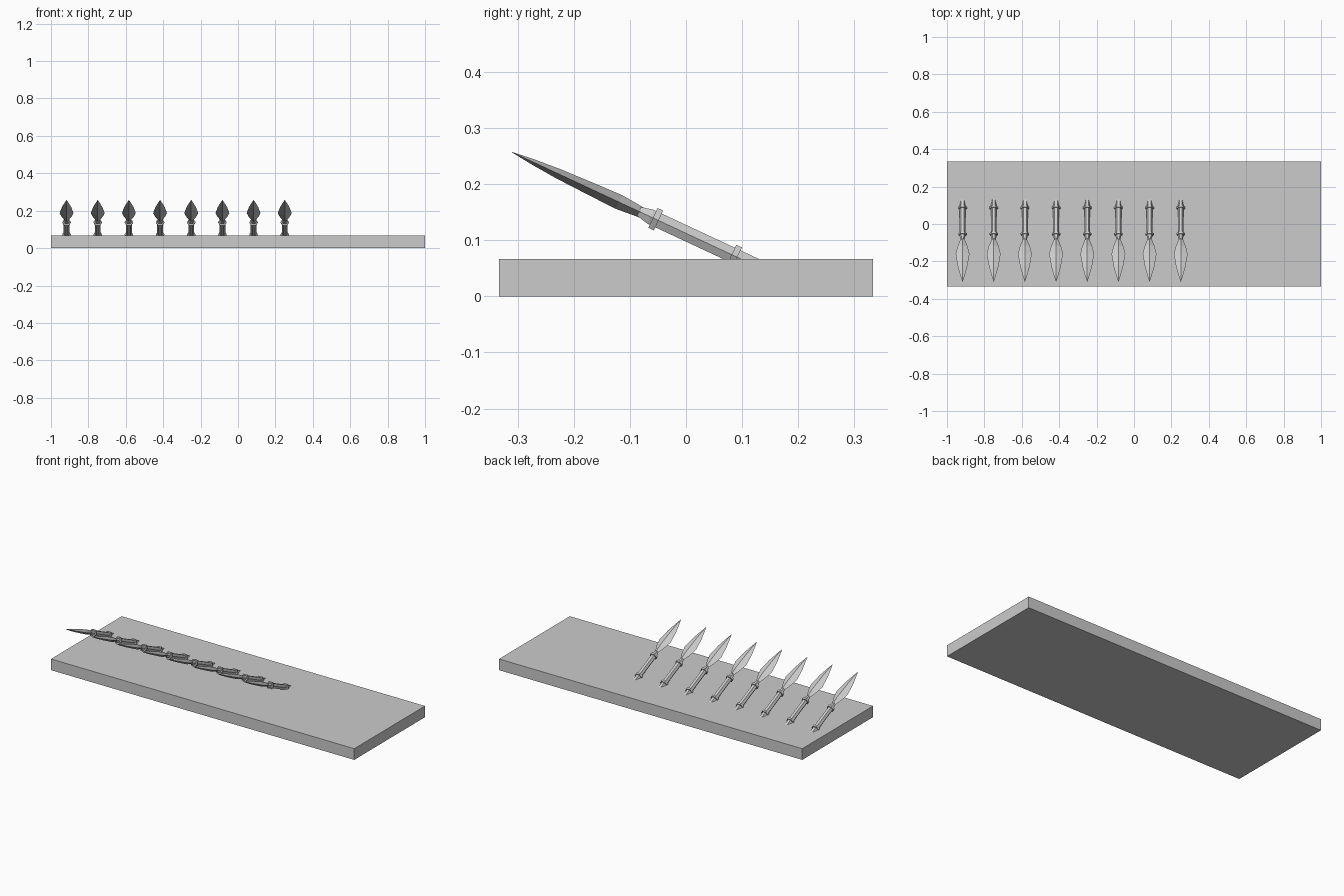
import bpy
import math
from mathutils import Matrix

cube = bpy.data.objects.get("Cube")
if cube:
    bpy.data.objects.remove(cube, do_unlink=True)

grey = bpy.data.materials.new("plain_grey")
grey.use_nodes = True
COLOUR = (0.6, 0.6, 0.6, 1)
grey.diffuse_color = COLOUR
grey.node_tree.nodes["Principled BSDF"].inputs["Base Color"].default_value = COLOUR

SPACING = 1 / 6
TILT = math.radians(-25)
TIP_Y, TIP_Z = -0.31, 0.257


def loft(name, sections, sides):
    """Closed solid along +y; each section is (distance, half width, half depth)."""
    verts, faces = [], []
    for dist, width, depth in sections:
        for i in range(sides):
            a = math.tau * i / sides
            verts.append((width * math.cos(a), dist, depth * math.sin(a)))
    for k in range(len(sections) - 1):
        for i in range(sides):
            j = (i + 1) % sides
            a, b = k * sides, (k + 1) * sides
            faces.append((a + i, b + i, b + j, a + j))
    last = (len(sections) - 1) * sides
    faces.append(tuple(range(sides)))
    faces.append(tuple(last + i for i in reversed(range(sides))))
    mesh = bpy.data.meshes.new(name)
    mesh.from_pydata(verts, [], faces)
    mesh.materials.append(grey)
    return mesh


# Rectangular base slab
bpy.ops.mesh.primitive_cube_add(size=1, location=(0, 0, 1 / 30))
base = bpy.context.object
base.name = "base_slab"
base.scale = (2, 2 / 3, 1 / 15)
base.data.materials.append(grey)

# Spear parts, measured back from the tip
R = 0.0156
collar_r = 0.0225


def collar(name, at):
    return loft(name, [(at - 0.0055, collar_r, collar_r), (at + 0.0055, collar_r, collar_r)], 6)


parts = {
    "blade": loft("blade", [(0, 0.0004, 0.0004), (0.04, 0.012, 0.005), (0.09, 0.025, 0.009),
                            (0.165, 0.037, 0.012), (0.21, 0.027, 0.0135), (0.25, 0.012, 0.01),
                            (0.262, 0.009, 0.009)], 4),
    "shaft": loft("shaft", [(0.25, 0.01, 0.01), (0.272, R, R), (0.49, R, R)], 6),
    "front_collar": collar("front_collar", 0.2825),
    "rear_collar": collar("rear_collar", 0.4375),
}

# Row of eight tilted spears
for n in range(8):
    place = Matrix.Translation((-11 / 12 + n * SPACING, TIP_Y, TIP_Z)) @ Matrix.Rotation(TILT, 4, "X")
    for name, mesh in parts.items():
        obj = bpy.data.objects.new(f"{name}_{n + 1}", mesh)
        obj.matrix_world = place
        bpy.context.collection.objects.link(obj)
